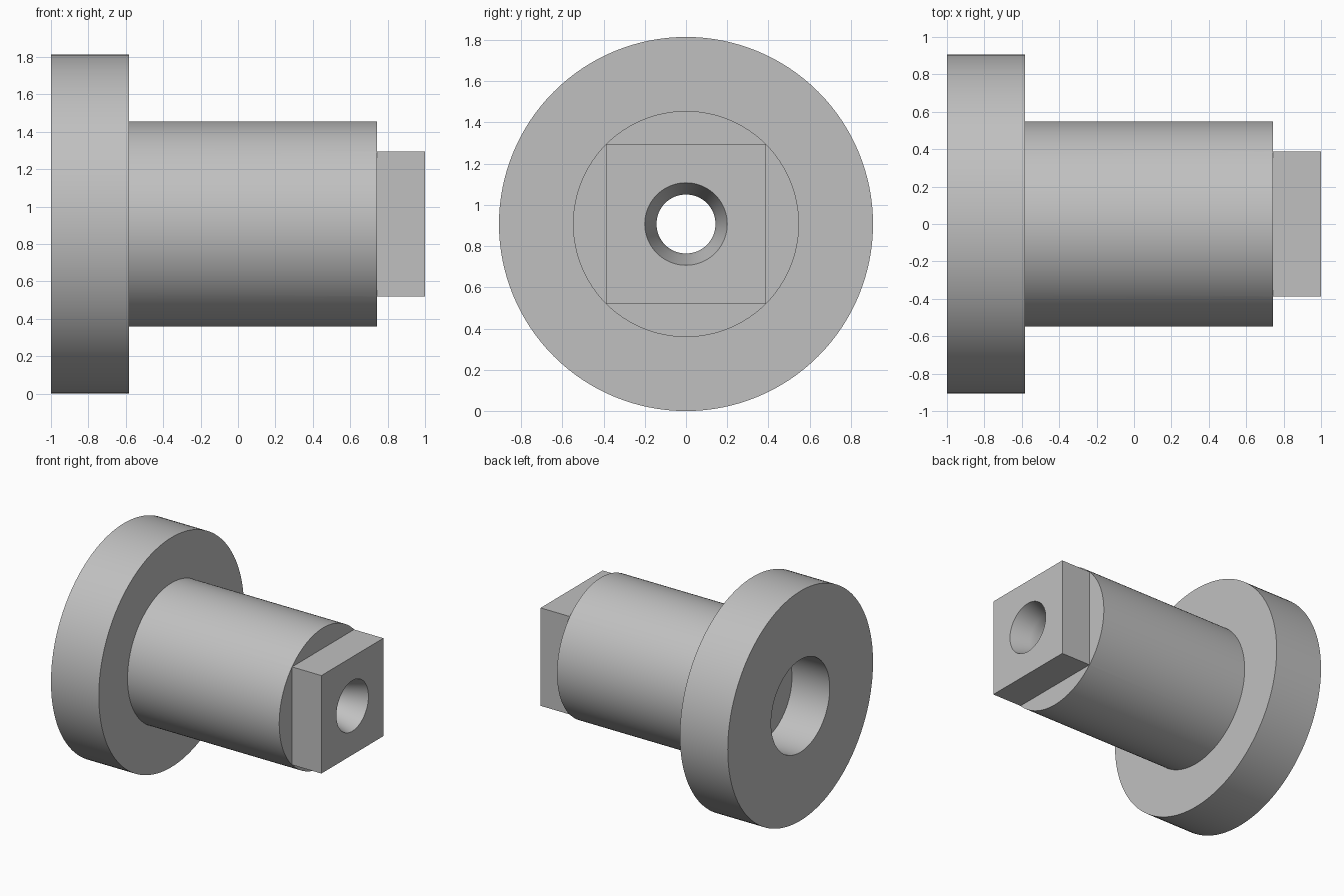
import bpy, bmesh, math
from mathutils import Matrix, Vector

if "Cube" in bpy.data.objects:
    bpy.data.objects.remove(bpy.data.objects["Cube"], do_unlink=True)

AXIS_Z = 0.907
FLANGE_R = 0.907
SHAFT_R = 0.548
SQUARE_HALF = 0.387
SHOULDER_X = 0.744

steel = bpy.data.materials.new("grey_steel")
steel.use_nodes = True
colour = (0.53, 0.53, 0.53, 1)
steel.diffuse_color = colour
steel.node_tree.nodes["Principled BSDF"].inputs["Base Color"].default_value = colour


def make_object(name, bm):
    bmesh.ops.recalc_face_normals(bm, faces=bm.faces[:])
    mesh = bpy.data.meshes.new(name)
    bm.to_mesh(mesh)
    bm.free()
    mesh.materials.append(steel)
    obj = bpy.data.objects.new(name, mesh)
    bpy.context.collection.objects.link(obj)
    return obj


def lathe(name, profile, steps=128):
    """Spin a closed (x, radius) profile around the bore axis."""
    bm = bmesh.new()
    verts = [bm.verts.new((x, 0, AXIS_Z + r)) for x, r in profile]
    edges = [bm.edges.new((v, verts[i - 1])) for i, v in enumerate(verts)]
    bmesh.ops.spin(bm, geom=verts + edges, cent=(0, 0, AXIS_Z), axis=(1, 0, 0),
                   angle=math.tau, steps=steps, use_duplicate=False)
    bmesh.ops.remove_doubles(bm, verts=bm.verts[:], dist=1e-5)
    return make_object(name, bm)


# Flange, shaft and stepped bore in one turned body
body = lathe("flanged_shaft", [
    (-1, FLANGE_R), (-0.582, FLANGE_R), (-0.582, SHAFT_R), (1, SHAFT_R),
    (1, 0.2), (0.85, 0.155), (0.8, 0.143),
    (-0.67, 0.143), (-0.67, 0.366), (-1, 0.366)])

# Four flats mill the end of the shaft into a square drive
cutters = []
for i in range(4):
    bm = bmesh.new()
    bmesh.ops.create_cube(bm, size=1)
    place = (Matrix.Translation((0, 0, AXIS_Z))
             @ Matrix.Rotation(i * math.pi / 2, 4, "X")
             @ Matrix.Translation((SHOULDER_X + 0.5, 0, SQUARE_HALF + 0.5))
             @ Matrix.Diagonal(Vector((1, 3, 1, 1))))
    bmesh.ops.transform(bm, matrix=place, verts=bm.verts[:])
    cutter = make_object("flat_cutter", bm)
    cutter.hide_render = True
    cutters.append(cutter)
    cut = body.modifiers.new("flat", "BOOLEAN")
    cut.operation = "DIFFERENCE"
    cut.solver = "EXACT"
    cut.object = cutter

bpy.ops.object.select_all(action="DESELECT")
body.select_set(True)
bpy.context.view_layer.objects.active = body
for name in [m.name for m in body.modifiers]:
    bpy.ops.object.modifier_apply(modifier=name)
for cutter in cutters:
    bpy.data.objects.remove(cutter, do_unlink=True)

bpy.ops.object.shade_smooth_by_angle(angle=math.radians(30))
